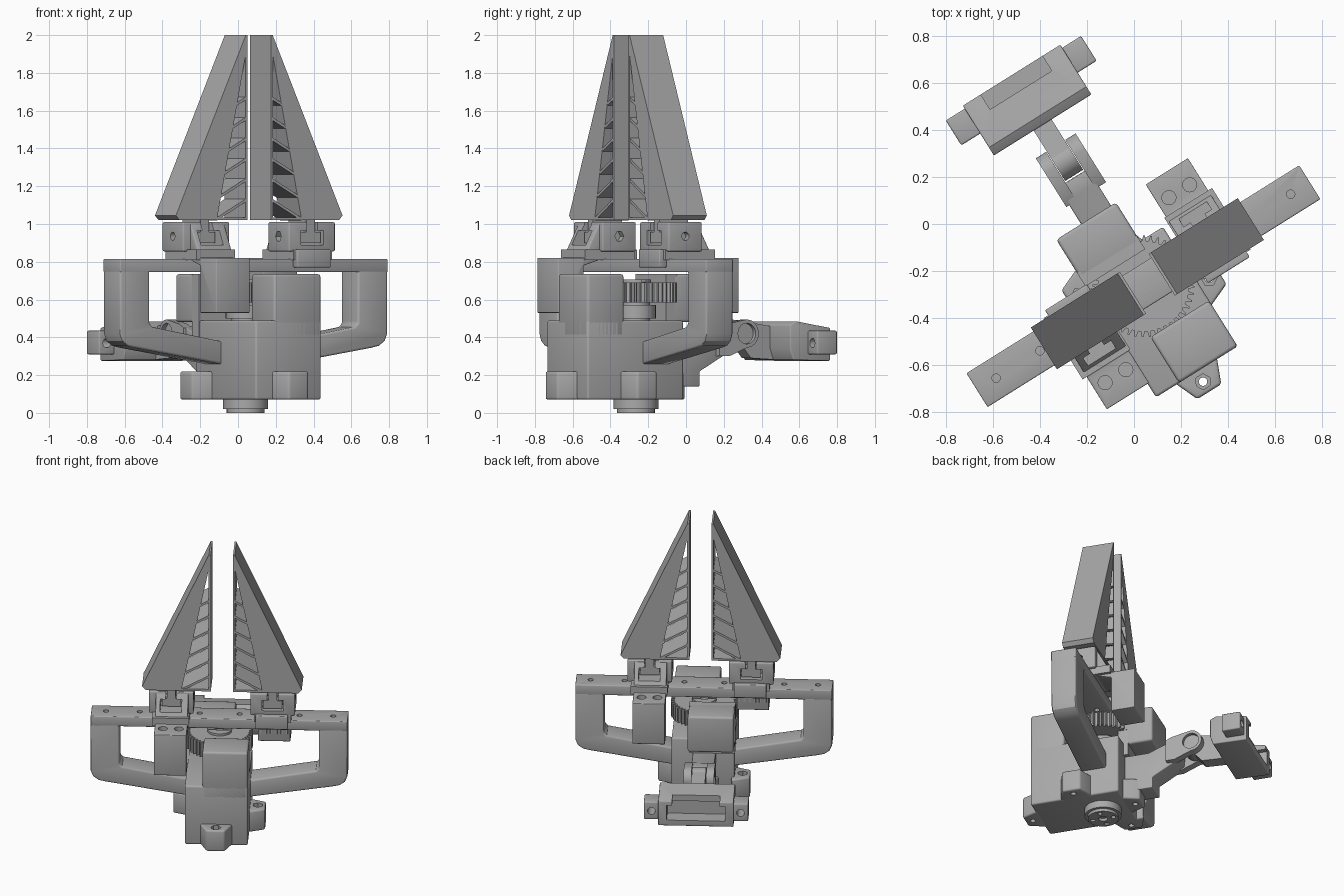
import bpy, bmesh
from math import sin, cos, pi, radians
from mathutils import Matrix

if "Cube" in bpy.data.objects:
    bpy.data.objects.remove(bpy.data.objects["Cube"])

grey = bpy.data.materials.new("plain grey")
grey.use_nodes = True
grey.diffuse_color = (0.4, 0.4, 0.4, 1)
grey.node_tree.nodes["Principled BSDF"].inputs["Base Color"].default_value = (0.4, 0.4, 0.4, 1)

# Rail runs along local x; the whole gripper is turned in plan
BASE = Matrix.Translation((0.04, -0.265, 0)) @ Matrix.Rotation(radians(32), 4, 'Z')
JAWS = BASE @ Matrix.Translation((0.02, 0, 0))
TURN = Matrix.Rotation(pi, 4, 'Z')
AXES = {'x': lambda a, b, t: (t, a, b), 'y': lambda a, b, t: (a, t, b), 'z': lambda a, b, t: (a, b, t)}


def prism(name, pts, axis, lo, hi, frame=BASE, bevel=0, cuts=()):
    """Extrude a closed profile along an axis, round its edges, then cut it."""
    bm = bmesh.new()
    put = AXES[axis]
    low = [bm.verts.new(put(a, b, lo)) for a, b in pts]
    high = [bm.verts.new(put(a, b, hi)) for a, b in pts]
    bm.faces.new(low)
    bm.faces.new(high)
    n = len(pts)
    for i in range(n):
        j = (i + 1) % n
        bm.faces.new((low[i], low[j], high[j], high[i]))
    bmesh.ops.recalc_face_normals(bm, faces=bm.faces)
    mesh = bpy.data.meshes.new(name)
    bm.to_mesh(mesh)
    bm.free()
    mesh.materials.append(grey)
    ob = bpy.data.objects.new(name, mesh)
    bpy.context.collection.objects.link(ob)
    ob.matrix_world = frame
    bpy.ops.object.select_all(action='DESELECT')
    ob.select_set(True)
    bpy.context.view_layer.objects.active = ob
    if bevel:
        mod = ob.modifiers.new("round", 'BEVEL')
        mod.width, mod.segments, mod.angle_limit = bevel, 3, radians(40)
        bpy.ops.object.modifier_apply(modifier="round")
    for cutter in cuts:
        mod = ob.modifiers.new("cut", 'BOOLEAN')
        mod.operation, mod.object, mod.solver = 'DIFFERENCE', cutter, 'EXACT'
        bpy.ops.object.modifier_apply(modifier="cut")
        bpy.data.objects.remove(cutter)
    bpy.ops.object.shade_smooth_by_angle(angle=radians(30))
    return ob


def rect(a, b, c, d):
    return [(a, c), (b, c), (b, d), (a, d)]


def box(name, x, y, z, **kw):
    return prism(name, rect(*x, *y), 'z', *z, **kw)


def disc(name, a, b, r, axis, lo, hi, n=32, **kw):
    pts = [(a + r * cos(2 * pi * i / n), b + r * sin(2 * pi * i / n)) for i in range(n)]
    return prism(name, pts, axis, lo, hi, **kw)


# Servo body, stepped tower at each end
box("body", (-.205, .205), (-.43, .17), (.07, .49), bevel=.012)
box("front_tower", (-.09, .205), (-.43, -.2), (.4, .735), bevel=.015)
box("back_tower", (-.21, .09), (.165, .365), (.48, .735), bevel=.015)
box("back_tower_web", (-.21, .09), (.13, .2), (.4, .735))

# Mounting ears with screw holes
ear = [(-.11, -.02), (.11, -.02), (.06, .1), (-.06, .1)]
for name, x, y, angle in (("front", 0, -.43, 180), ("left", .205, -.12, -90),
                          ("right", -.205, .11, 90), ("back", 0, .17, 0)):
    f = BASE @ Matrix.Translation((x, y, 0)) @ Matrix.Rotation(radians(angle), 4, 'Z')
    cuts = [disc("cutter", 0, .05, .018, 'z', 0, .3, 16, frame=f),
            disc("cutter", 0, .05, .034, 'z', .19, .3, 6, frame=f)]
    prism(name + "_ear", ear, 'z', .07, .22, frame=f, bevel=.012, cuts=cuts)

# Bottom output hub
holes = [disc("cutter", .07 * cos(a * pi / 2), .07 * sin(a * pi / 2), .016, 'z', -.1, .04, 12)
         for a in range(4)]
holes.append(disc("cutter", 0, 0, .03, 'z', -.1, .04, 16))
disc("bottom_hub", 0, 0, .12, 'z', .02, .08)
disc("bottom_horn", 0, 0, .1, 'z', 0, .03, cuts=holes)

# Pinion gear and its shaft
teeth = 44
profile = []
for i in range(teeth):
    for step, r in ((-.3, .193), (-.12, .217), (.12, .217), (.3, .193)):
        a = 2 * pi * (i + step) / teeth
        profile.append((r * cos(a), r * sin(a)))
prism("gear", profile, 'z', .585, .69)
disc("gear_collar", 0, 0, .105, 'z', .5, .57)
disc("gear_shaft", 0, 0, .075, 'z', .45, .6)
disc("gear_cap", 0, 0, .08, 'z', .68, .705, cuts=[
    disc("cutter", 0, 0, .03, 'z', .69, .8, 16), box("cutter", (-.1, .1), (-.015, .015), (.692, .8))])

# Rail with screw holes
spots = (-.74, -.52, -.13, .13, .52, .74)
box("rail", (-.836, .836), (-.085, .085), (.745, .815), bevel=.006,
    cuts=[disc("cutter", x, 0, .018, 'z', .7, .9, 16) for x in spots])

for side, turn in (("left", Matrix()), ("right", TURN)):
    # Handle-like frame carrying the rail
    loop = [(.836, .76), (.836, .42), (.82, .38), (.785, .355), (.74, .345), (.18, .255),
            (.18, .375), (.63, .455), (.65, .475), (.65, .76)]
    prism(side + "_rail_bracket", loop, 'y', -.085, .085, frame=BASE @ turn, bevel=.012)

    f = JAWS @ turn
    # Tapered finger with a window and slanted ribs
    wedge = [(.0725, 1.02), (.497, 1.02), (.52, 1.045), (.084, 2), (.0725, 2)]
    window = prism("cutter", [(.086, 1.035), (.262, 1.035), (.086, 1.89)], 'y', -.2, .2, frame=f)
    prism(side + "_finger", wedge, 'y', -.105, .105, frame=f, cuts=[window])
    for i in range(6):
        z = 1.135 + .108 * i
        run = .206 * (1.89 - z) / .887 + .008
        x, drop = .08, .55 * run
        prism(f"{side}_finger_rib_{i + 1}",
              [(x, z), (x + run, z - drop), (x + run, z - drop - .016), (x, z - .016)],
              'y', -.104, .104, frame=f)

    # Sliding carriage with T slot, finger foot and screw holes
    slot = [(.295, 1.1), (.295, .965), (.26, .965), (.26, .89), (.4, .89), (.4, .965), (.365, .965), (.365, 1.1)]
    cuts = [prism("cutter", slot, 'y', -.2, .2, frame=f),
            disc("cutter", 0, .935, .028, 'x', .1, .22, 6, frame=f),
            disc("cutter", 0, .935, .022, 'x', .44, .6, 16, frame=f)]
    box(side + "_carriage", (.185, .475), (-.105, .105), (.855, 1.01), frame=f, bevel=.008, cuts=cuts)
    foot = [(.303, 1.03), (.303, .957), (.268, .957), (.268, .9), (.392, .9), (.392, .957), (.357, .957), (.357, 1.03)]
    prism(side + "_finger_foot", foot, 'y', -.09, .09, frame=f)
    box(side + "_carriage_saddle", (.21, .45), (-.11, .2), (.81, .865), frame=f)
    box(side + "_carriage_lip", (.22, .43), (-.135, -.088), (.77, .865), frame=f, bevel=.006)

    # Drive arm dropping beside the gear
    arm = [(.2, .53), (.362, .53), (.362, .82), (.2, .82), (.105, 1.0), (.07, 1.0), (.07, .82), (.2, .78)]
    cuts = [disc("cutter", x, .262, .03, 'z', .76, .9, 20, frame=f) for x in (.272, .376)]
    cuts.append(prism("cutter", slot, 'y', .05, .19, frame=f))
    prism(side + "_drive_arm", arm, 'x', .218, .43, frame=f, bevel=.005, cuts=cuts)
    rack = []
    for i in range(6):
        x = .222 + i * .034
        rack += [(x, .215), (x + .01, .198), (x + .02, .198), (x + .03, .215)]
    prism(side + "_rack", rack + [(.425, .23), (.222, .23)], 'z', .585, .69, frame=f)

# Rear arm and hinge fork
prism("rear_arm", [(.16, .14), (.36, .14), (.36, .22), (.54, .32), (.55, .46), (.48, .46), (.33, .4), (.16, .4)],
      'x', -.085, .065, bevel=.006)
for name, lo, hi in (("left", .048, .1), ("right", -.1, -.048)):
    cheek = [(.46, .3), (.52, .3), (.63, .345)]
    cheek += [(.63 + .075 * cos(a * pi / 8), .42 + .075 * sin(a * pi / 8)) for a in range(-3, 5)]
    cheek += [(.5, .47), (.46, .45)]
    prism(name + "_hinge_cheek", cheek, 'x', lo, hi,
          cuts=[disc("cutter", .63, .42, .055, 'x', *((.075, .2) if lo > 0 else (-.2, -.075)), 24)])
disc("hinge_knuckle", .63, .42, .073, 'x', -.045, .045)

# Sensor holder: neck, open channel and end tabs
prism("holder_neck", [(.63, .36), (.69, .29), (.87, .28), (.87, .45), (.65, .485)], 'x', -.045, .045)
shell = [(.81, .34), (.83, .28), (1.06, .275), (1.06, .45), (.85, .485), (.81, .465)]
prism("holder_channel", shell, 'x', -.245, .245, bevel=.006,
      cuts=[box("cutter", (-.19, .19), (.95, 1.2), (.315, .42)),
            box("cutter", (-.155, .155), (.985, 1.2), (.4, .6))])
for name, lo, hi in (("left", .24, .34), ("right", -.34, -.24)):
    mid = (lo + hi) / 2
    box(name + "_holder_tab", (lo, hi), (.92, 1.045), (.31, .435), bevel=.008,
        cuts=[disc("cutter", mid, .37, .025, 'y', .8, 1.2, 16)])
